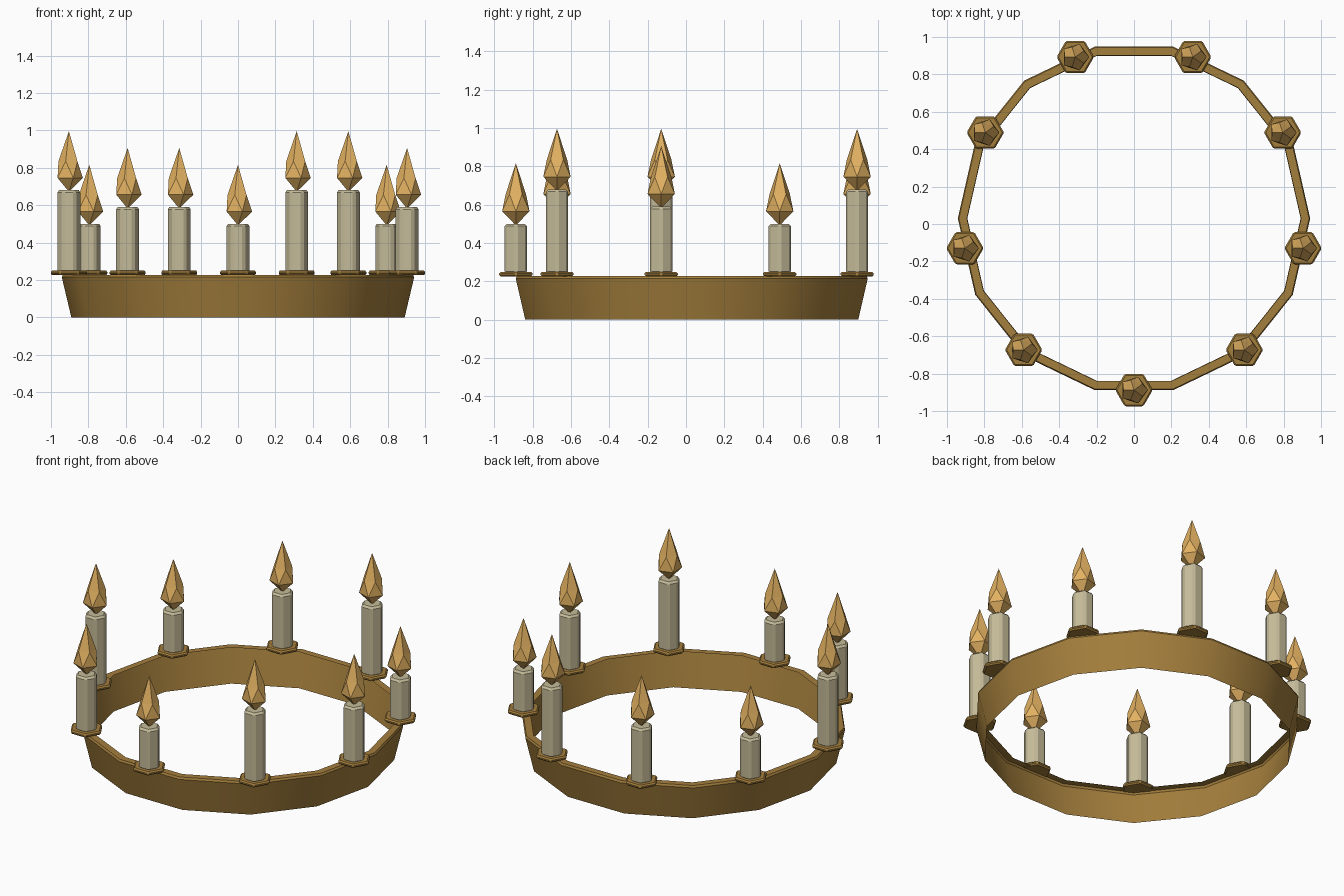
import bpy, bmesh, math

if "Cube" in bpy.data.objects:
    bpy.data.objects.remove(bpy.data.objects["Cube"])

CY = 0.03        # ring centre in y
R_CANDLE = 0.918  # radius of the candle circle


def material(name, rgb):
    m = bpy.data.materials.new(name)
    m.diffuse_color = (*rgb, 1)
    m.use_nodes = True
    m.node_tree.nodes["Principled BSDF"].inputs["Base Color"].default_value = m.diffuse_color
    return m


BRASS = material("brass", (0.37, 0.21, 0.045))
WAX = material("wax", (0.56, 0.50, 0.32))
FLAME = material("flame", (0.76, 0.44, 0.12))


def finish(bm, name, mat, loc):
    bmesh.ops.recalc_face_normals(bm, faces=bm.faces)
    me = bpy.data.meshes.new(name)
    bm.to_mesh(me)
    bm.free()
    me.materials.append(mat)
    ob = bpy.data.objects.new(name, me)
    ob.location = loc
    bpy.context.collection.objects.link(ob)
    return ob


def ring_verts(bm, r, z, n, start=0.0):
    return [bm.verts.new((r * math.cos(start + math.tau * i / n),
                          r * math.sin(start + math.tau * i / n), z)) for i in range(n)]


def bridge(bm, a, b):
    n = len(a)
    for i in range(n):
        bm.faces.new((a[i], a[(i + 1) % n], b[(i + 1) % n], b[i]))


def hex_prism(name, r, z0, z1, bevel, mat, loc):
    # six-sided block with chamfered edges, corners pointing along x
    bm = bmesh.new()
    low, high = ring_verts(bm, r, z0, 6), ring_verts(bm, r, z1, 6)
    bridge(bm, low, high)
    bm.faces.new(low[::-1])
    bm.faces.new(high)
    bmesh.ops.bevel(bm, geom=bm.edges[:], offset=bevel, segments=1, affect='EDGES')
    return finish(bm, name, mat, loc)


def flame(name, loc):
    # stretched icosahedron: bottom point, two five-point rings, tip
    bm = bmesh.new()
    bottom = bm.verts.new((0, 0, -0.008))
    tip = bm.verts.new((0, 0, 0.316))
    low = ring_verts(bm, 0.075, 0.066, 5)
    up = ring_verts(bm, 0.056, 0.155, 5, math.pi / 5)
    for i in range(5):
        j = (i + 1) % 5
        bm.faces.new((bottom, low[j], low[i]))
        bm.faces.new((low[i], low[j], up[i]))
        bm.faces.new((low[j], up[j], up[i]))
        bm.faces.new((up[i], up[j], tip))
    return finish(bm, name, FLAME, loc)


# Fourteen-sided flared band with a thin inward lip
bm = bmesh.new()
profile = [(0.891, 0.0), (0.942, 0.215), (0.936, 0.228), (0.893, 0.228)]
rings = [ring_verts(bm, r, z, 14) for r, z in profile]
for a, b in zip(rings, rings[1:]):
    bridge(bm, a, b)
band = finish(bm, "ring_band", BRASS, (0, CY, 0))
bpy.context.view_layer.objects.active = band
band.select_set(True)
bpy.ops.object.shade_smooth_by_angle(angle=math.radians(30))

# Nine candles in repeating short, tall, medium heights
for i in range(9):
    a = -math.pi / 2 + math.tau * i / 9
    x, y = R_CANDLE * math.cos(a), CY + R_CANDLE * math.sin(a)
    top = (0.5, 0.68, 0.59)[i % 3]
    hex_prism(f"drip_plate_{i + 1}", 0.1, 0.226, 0.25, 0.008, BRASS, (x, y, 0))
    hex_prism(f"candle_{i + 1}", 0.067, 0.24, top, 0.012, WAX, (x, y, 0))
    flame(f"flame_{i + 1}", (x, y, top))
